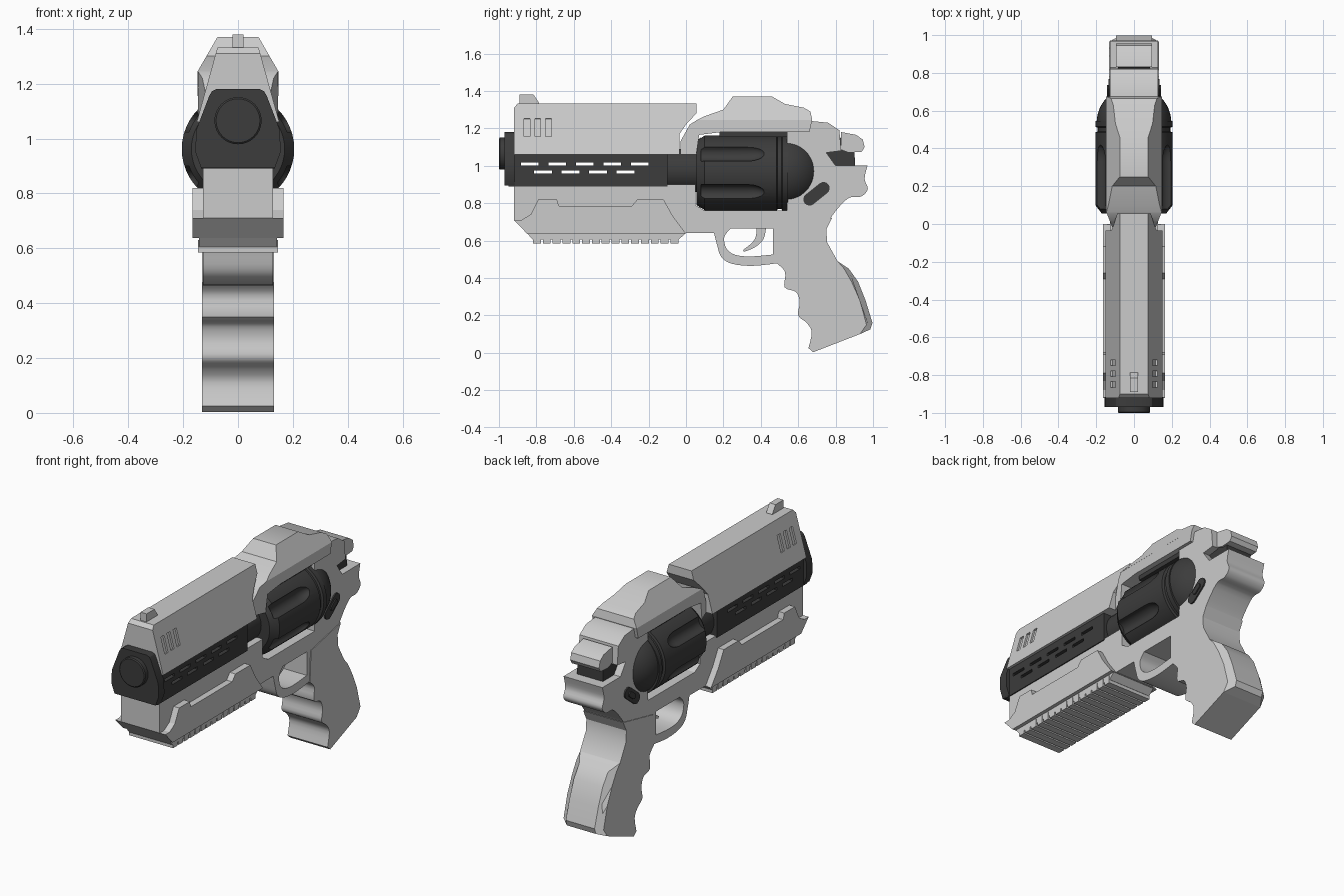
import bpy, bmesh
from math import sin, cos, pi, radians, atan2
from mathutils import Matrix, Vector

if "Cube" in bpy.data.objects:
    bpy.data.objects.remove(bpy.data.objects["Cube"])

dark = bpy.data.materials.new("dark_metal")
dark.diffuse_color = (0.045, 0.045, 0.045, 1)
dark.use_nodes = True
dark.node_tree.nodes["Principled BSDF"].inputs["Base Color"].default_value = dark.diffuse_color


def finish(name, bm, mat=None):
    bmesh.ops.recalc_face_normals(bm, faces=bm.faces)
    me = bpy.data.meshes.new(name)
    bm.to_mesh(me)
    bm.free()
    ob = bpy.data.objects.new(name, me)
    bpy.context.collection.objects.link(ob)
    if mat:
        me.materials.append(mat)
    return ob


def prism(name, pts, w, mat=None, axis="x", span=None):
    """Extrude a (y, z) profile to half width w (number or function of y, z);
    with axis 'y' the profile is (x, z) and span gives the y range."""
    bm = bmesh.new()
    rings = []
    for s in (0, 1):
        ring = []
        for a, b in pts:
            if axis == "y":
                co = (a, span[s], b)
            else:
                co = ((2 * s - 1) * (w(a, b) if callable(w) else w), a, b)
            ring.append(bm.verts.new(co))
        bm.faces.new(ring)
        rings.append(ring)
    n = len(pts)
    for i in range(n):
        j = (i + 1) % n
        bm.faces.new((rings[0][i], rings[0][j], rings[1][j], rings[1][i]))
    return finish(name, bm, mat)


def lathe(name, prof, cx, cz, n=32, mat=None):
    """Revolve (y, radius) points about a line along y."""
    bm = bmesh.new()
    rings = [[bm.verts.new((cx + r * cos(2 * pi * k / n), y, cz + r * sin(2 * pi * k / n)))
              for k in range(n)] for y, r in prof]
    for a, b in zip(rings, rings[1:]):
        for k in range(n):
            bm.faces.new((a[k], a[(k + 1) % n], b[(k + 1) % n], b[k]))
    bm.faces.new(rings[0])
    bm.faces.new(rings[-1])
    return finish(name, bm, mat)


def box(name, c, size, mat=None, tilt=0):
    bm = bmesh.new()
    m = Matrix.Translation(c) @ Matrix.Rotation(tilt, 4, "Y") @ Matrix.Diagonal((*size, 1))
    bmesh.ops.create_cube(bm, size=1, matrix=m)
    return finish(name, bm, mat)


def cut(ob, cutter):
    cutter.hide_render = True
    mod = ob.modifiers.new("cut", "BOOLEAN")
    mod.operation, mod.solver, mod.object = "DIFFERENCE", "EXACT", cutter
    bpy.context.view_layer.objects.active = ob
    bpy.ops.object.modifier_apply(modifier=mod.name)
    bpy.data.objects.remove(cutter)


def spline(pts, n=4):
    """Smooth open curve through the points."""
    p = [Vector(q) for q in [pts[0], *pts, pts[-1]]]
    out = []
    for a, b, c, d in zip(p, p[1:], p[2:], p[3:]):
        for i in range(n):
            t = i / n
            v = b + (c - a) * t / 2 + (2 * a - 5 * b + 4 * c - d) * t * t / 2 \
                + (3 * b - a - 3 * c + d) * t ** 3 / 2
            out.append(tuple(v))
    return out + [pts[-1]]


def stadium(a, b, r, n=8):
    t = atan2(b[1] - a[1], b[0] - a[0])
    return [(c[0] + r * cos(t + o + pi * k / n), c[1] + r * sin(t + o + pi * k / n))
            for c, o in ((a, pi / 2), (b, -pi / 2)) for k in range(n + 1)]


# Frame with trigger guard
guard = spline([(0.15, 0.64), (0.165, 0.58), (0.19, 0.51), (0.25, 0.475), (0.36, 0.465), (0.5, 0.48)])
tail = spline([(0.75, 0.66), (0.78, 0.73), (0.865, 0.825), (0.935, 0.835), (0.972, 0.875),
               (0.955, 0.93), (0.97, 1.0)])
frame = prism("frame", [(-0.92, 0.9), (-0.92, 0.71), (-0.85, 0.64)] + guard + [(0.6, 0.5), (0.75, 0.6)]
              + tail + [(0.8, 1.0), (0.75, 1.07), (0.83, 1.08), (0.82, 1.19), (0.76, 1.23), (0.66, 1.24),
                        (0.54, 1.24), (0.54, 0.76), (0.1, 0.76), (0.05, 0.79), (0.05, 0.9)], 0.128)
hole = spline([(0.24, 0.665), (0.205, 0.62), (0.215, 0.56), (0.26, 0.525), (0.34, 0.515), (0.465, 0.525)])
cut(frame, prism("guard_hole", hole + [(0.465, 0.665)], 0.3))
trigger = spline([(0.43, 0.68), (0.415, 0.61), (0.37, 0.565), (0.31, 0.54)]) \
    + spline([(0.305, 0.55), (0.355, 0.59), (0.375, 0.63), (0.375, 0.68)])
prism("trigger", trigger, 0.035)

# Grip with finger grooves and chamfered backstrap
front = spline([(0.49, 0.475), (0.53, 0.43), (0.528, 0.35), (0.588, 0.325), (0.608, 0.27),
                (0.6, 0.2), (0.645, 0.16), (0.672, 0.11), (0.655, 0.025)])
inner = [(0.93, 0.1), (0.965, 0.15), (0.93, 0.28), (0.885, 0.38), (0.845, 0.45), (0.81, 0.49)]
outer = [(0.87, 0.45), (0.92, 0.38), (0.96, 0.28), (0.997, 0.16), (0.985, 0.125)]
prism("grip", [(0.5, 0.66)] + front + [(0.68, 0.003)] + inner
      + [(0.755, 0.59), (0.75, 0.66), (0.78, 0.72)], 0.132)
prism("backstrap", inner + outer, lambda y, z: 0.132 if (y, z) in inner else 0.095)

# Underbarrel side panels and ribbed rail
prism("underbarrel_panel", [(-0.92, 0.71), (-0.85, 0.637), (0.0, 0.637), (-0.07, 0.73), (-0.12, 0.82),
                            (-0.26, 0.82), (-0.29, 0.785), (-0.68, 0.785), (-0.69, 0.82), (-0.79, 0.82),
                            (-0.83, 0.74), (-0.88, 0.71)], 0.165)
prism("rail_base", [(-0.85, 0.64), (-0.82, 0.605), (-0.04, 0.605), (0.0, 0.64)], 0.143)
for i in range(15):
    box("rail_rib", (0, -0.797 + i * 0.0525, 0.608), (0.29, 0.042, 0.045))

# Barrel block with through slots, front plate and muzzle
barrel = prism("barrel", [(-0.95, 0.89), (-0.1, 0.89), (-0.1, 1.07), (-0.95, 1.07)], 0.134, dark)
for y0, z, n in ((-0.835, 1.01, 5), (-0.765, 0.967, 4)):
    for i in range(n):
        cut(barrel, box("slot", (0, y0 + i * 0.147, z), (0.6, 0.095, 0.017)))
half = [(0.135, 0.895), (0.155, 0.95), (0.153, 1.03), (0.105, 1.155), (0.095, 1.172), (0.08, 1.18)]
prism("front_plate", half + [(-x, z) for x, z in reversed(half)], 0, dark, "y", (-0.97, -0.915))
lathe("muzzle", [(-1.0, 0.08), (-0.995, 0.086), (-0.96, 0.086)], 0, 1.065, 32, dark)
lathe("barrel_collar", [(-0.12, 0.115), (0.08, 0.115)], 0, 0.975, 32, dark)

# Tapered upper shroud with side vents and front sight
shroud = prism("upper_shroud", [(-0.92, 1.06), (-0.92, 1.31), (-0.9, 1.332), (0.055, 1.332), (0.055, 1.28),
                                (0.0, 1.22), (-0.035, 1.17), (-0.035, 1.06)],
               lambda y, z: 0.075 + 0.075 * (1.332 - z) / 0.27)
for s in (-1, 1):
    for y in (-0.85, -0.793, -0.735):
        cut(shroud, box("vent", (s * 0.11, y, 1.205), (0.02, 0.03, 0.1), None, -s * radians(15.5)))
prism("front_sight", [(-0.89, 1.32), (-0.89, 1.38), (-0.815, 1.38), (-0.785, 1.335), (-0.785, 1.32)], 0.02)

# Housing over the cylinder: straight lower half, tapered crown
prism("top_housing", [(-0.03, 1.06), (0.055, 1.06), (0.07, 1.165), (0.19, 1.18), (0.66, 1.18),
                      (0.675, 1.245), (0.06, 1.245), (0.02, 1.22), (-0.03, 1.13)],
      lambda y, z: min(0.147, 0.11 + 0.4 * (y + 0.03)))
prism("housing_crown", [(0.06, 1.245), (0.675, 1.245), (0.665, 1.29), (0.63, 1.31), (0.53, 1.33),
                        (0.46, 1.37), (0.25, 1.37), (0.2, 1.3), (0.1, 1.265)],
      lambda y, z: 0.147 - 0.072 * (z - 1.245) / 0.125)
box("top_strap", (0, 0.37, 1.17), (0.23, 0.38, 0.035), dark)

# Fluted cylinder and domed recoil shield
drum = lathe("cylinder", [(0.055, 0.17), (0.1, 0.205), (0.485, 0.205), (0.49, 0.192), (0.51, 0.192),
                          (0.515, 0.205), (0.545, 0.205)], 0, 0.962, 48, dark)
for k in range(6):
    a = radians(30 + 60 * k)
    tip = [(0.33 + 0.09 * sin(t * pi / 14), 0.045 * cos(t * pi / 14)) for t in range(7)]
    cut(drum, lathe("flute", [(0.08, 0.045)] + tip, 0.213 * cos(a), 0.962 + 0.213 * sin(a), 20))
lathe("recoil_dome", [(0.535 + 0.195 * sin(t * pi / 24), 0.198 * cos(t * pi / 24)) for t in range(12)],
      0, 0.97, 40, dark)

# Latch, hammer and its dark slot
prism("latch", stadium((0.66, 0.82), (0.735, 0.88), 0.033), 0.136, dark)
prism("latch_button", stadium((0.69, 0.845), (0.72, 0.868), 0.016), 0.143, dark)
prism("hammer_slot", [(0.74, 1.08), (0.84, 1.16), (0.9, 1.08), (0.905, 1.0), (0.79, 0.98)], 0.085, dark)
prism("hammer", [(0.83, 1.18), (0.91, 1.165), (0.945, 1.14), (0.955, 1.1), (0.94, 1.075), (0.87, 1.07),
                 (0.83, 1.085)], 0.095)

# Smooth curved surfaces, keep hard edges
for ob in list(bpy.context.collection.objects):
    bpy.ops.object.select_all(action="DESELECT")
    ob.select_set(True)
    bpy.context.view_layer.objects.active = ob
    bpy.ops.object.shade_smooth_by_angle(angle=radians(30))
